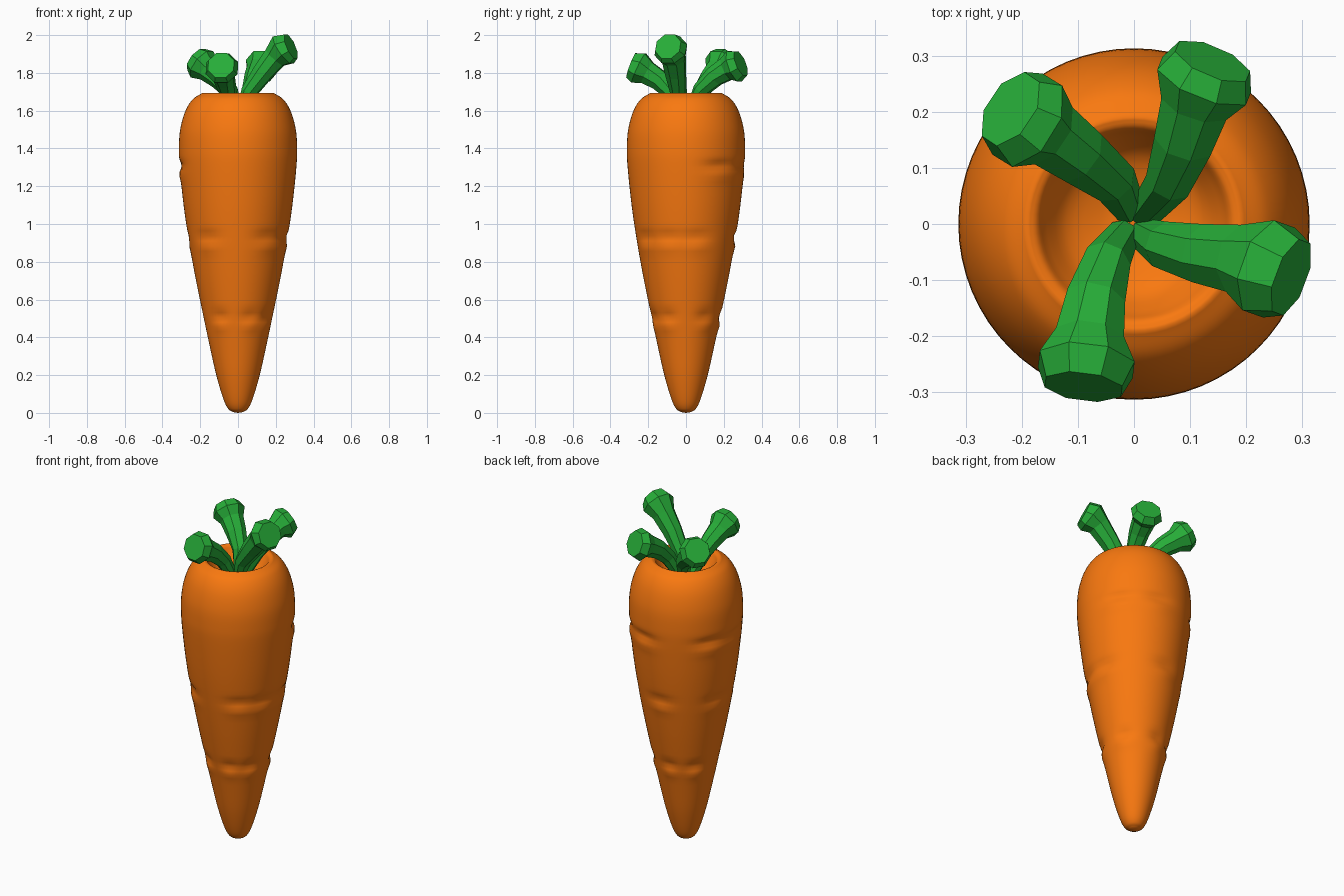
import bpy, bmesh
from math import sin, cos, pi, radians, exp
from mathutils import Vector

if "Cube" in bpy.data.objects:
    bpy.data.objects.remove(bpy.data.objects["Cube"])


def material(name, color):
    m = bpy.data.materials.new(name)
    m.diffuse_color = color
    m.use_nodes = True
    m.node_tree.nodes["Principled BSDF"].inputs["Base Color"].default_value = m.diffuse_color
    return m


def make_object(name, bm, mat):
    bmesh.ops.recalc_face_normals(bm, faces=bm.faces)
    mesh = bpy.data.meshes.new(name)
    bm.to_mesh(mesh)
    bm.free()
    mesh.materials.append(mat)
    obj = bpy.data.objects.new(name, mesh)
    bpy.context.collection.objects.link(obj)
    return obj


def bridge(bm, rings):
    for a, b in zip(rings, rings[1:]):
        n = len(a)
        for i in range(n):
            bm.faces.new((a[i], a[(i + 1) % n], b[(i + 1) % n], b[i]))


def spline(pts, steps):
    # Catmull-Rom interpolation through the profile points
    p = [Vector(q) for q in pts]
    p = [p[0] * 2 - p[1]] + p + [p[-1] * 2 - p[-2]]
    out = []
    for a, b, c, d in zip(p, p[1:], p[2:], p[3:]):
        for s in range(steps):
            t = s / steps
            out.append(0.5 * (2 * b + (c - a) * t + (2 * a - 5 * b + 4 * c - d) * t * t
                              + (3 * b - a - 3 * c + d) * t ** 3))
    return out + [p[-2]]


orange = material("carrot_orange", (0.95, 0.19, 0.005, 1))
green = material("leaf_green", (0.02, 0.42, 0.04, 1))

# Root: lathed profile with a hollow crown and short creases pressed in
outer = [(0.025, 0.004), (0.052, 0.022), (0.078, 0.075), (0.115, 0.2), (0.151, 0.36),
         (0.187, 0.53), (0.226, 0.72), (0.26, 0.91), (0.288, 1.1), (0.309, 1.3),
         (0.313, 1.4), (0.306, 1.5), (0.28, 1.595), (0.24, 1.66), (0.19, 1.693)]
crown = [(0.19, 1.693), (0.172, 1.685), (0.155, 1.655), (0.12, 1.61), (0.06, 1.585), (0.02, 1.58)]
creases = {0.5: (-122, -70, -33, 33, 95, 140), 0.92: (-128, -55, -22, 12, 92, 165),
           1.3: (35, 75, 150, 185)}


def crease(angle, z):
    d = 0
    for cz, angles in creases.items():
        for a in angles:
            da = (angle - radians(a) + pi) % (2 * pi) - pi
            w = exp(-(da / 0.27) ** 2)
            d += w * (0.006 * exp(-((z - cz + 0.04) / 0.03) ** 2)
                      - 0.014 * exp(-((z - cz - 0.01) / 0.025) ** 2))
    return d


bm = bmesh.new()
rings = []
N = 64
for r, z in spline(outer, 7)[:-1] + spline(crown, 4):
    ring = []
    for i in range(N):
        a = 2 * pi * i / N
        rr = r + (crease(a, z) if z < 1.5 else 0)
        ring.append(bm.verts.new((rr * cos(a), rr * sin(a), z)))
    rings.append(ring)
bridge(bm, rings)
for ring, z in ((rings[0], 0), (rings[-1], 1.58)):
    tip = bm.verts.new((0, 0, z))
    for i in range(N):
        bm.faces.new((ring[i], ring[(i + 1) % N], tip))
root = make_object("carrot_root", bm, orange)
for p in root.data.polygons:
    p.use_smooth = True

# Stems: eight-sided flat-faced tubes flaring to a chamfered knob
stems = {
    "stem_right": [(0.02, -0.02, 1.58), (0.06, -0.04, 1.70), (0.13, -0.055, 1.80),
                   (0.195, -0.065, 1.88), (0.24, -0.08, 1.922), (0.28, -0.095, 1.94)],
    "stem_back": [(0.02, 0.02, 1.58), (0.065, 0.08, 1.71), (0.09, 0.15, 1.78),
                  (0.11, 0.215, 1.82), (0.125, 0.255, 1.835), (0.14, 0.29, 1.85)],
    "stem_left": [(-0.01, 0.03, 1.58), (-0.04, 0.08, 1.70), (-0.1, 0.125, 1.77),
                  (-0.155, 0.165, 1.815), (-0.19, 0.185, 1.845), (-0.22, 0.205, 1.87)],
    "stem_front": [(-0.02, -0.02, 1.58), (-0.05, -0.07, 1.69), (-0.07, -0.14, 1.76),
                   (-0.08, -0.205, 1.80), (-0.085, -0.25, 1.825), (-0.09, -0.29, 1.84)],
}
radii = (0.03, 0.045, 0.057, 0.066, 0.092, 0.074)
for name, pts in stems.items():
    bm = bmesh.new()
    path = [Vector(p) for p in pts]
    rings = []
    for k, (c, r) in enumerate(zip(path, radii)):
        t = (path[min(k + 1, 5)] - path[max(k - 1, 0)]).normalized()
        side = t.cross(Vector((0, 0, 1))).normalized()
        up = side.cross(t)
        rings.append([bm.verts.new(c + r * (side * cos(a) + up * sin(a)))
                      for a in (2 * pi * (i + 0.5) / 8 for i in range(8))])
    bridge(bm, rings)
    bm.faces.new(rings[0])
    bm.faces.new(rings[-1])
    make_object(name, bm, green)
